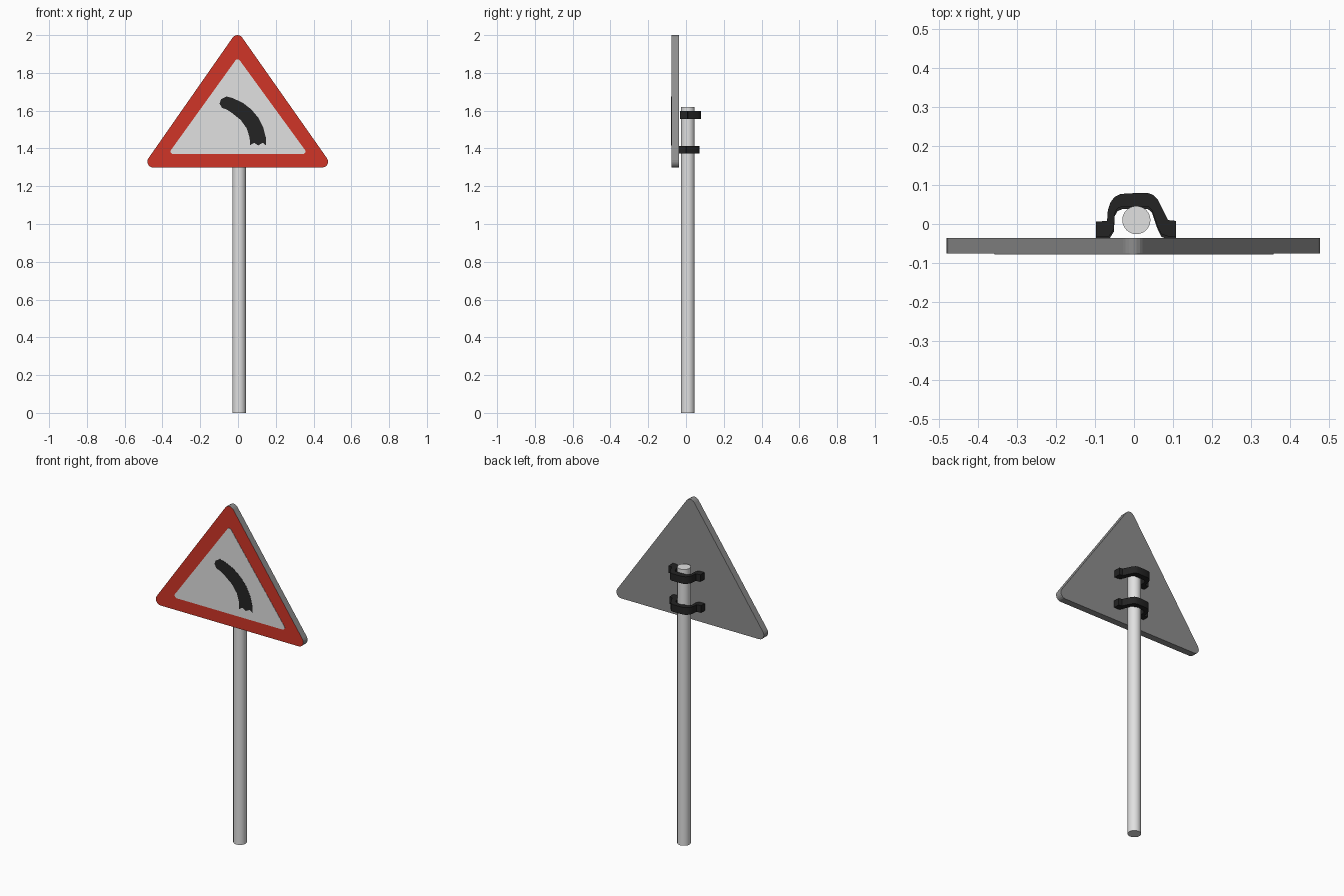
import bpy, bmesh, math
from mathutils import Vector

if "Cube" in bpy.data.objects:
    bpy.data.objects.remove(bpy.data.objects["Cube"])


def material(name, rgb):
    m = bpy.data.materials.new(name)
    m.diffuse_color = (*rgb, 1)
    m.use_nodes = True
    m.node_tree.nodes["Principled BSDF"].inputs["Base Color"].default_value = m.diffuse_color
    return m


GREY = material("back grey", (0.27, 0.27, 0.27))
RED = material("border red", (0.63, 0.035, 0.02))
WHITE = material("panel white", (0.75, 0.75, 0.75))
STEEL = material("pole steel", (0.75, 0.75, 0.75))
BLACK = material("black", (0.017, 0.017, 0.017))


def prism(name, pts, axis, lo, hi, mats):
    """Extrude a 2D outline along y (points are x,z) or z (points are x,y)."""
    bm = bmesh.new()
    place = (lambda p, d: (p[0], d, p[1])) if axis == "y" else (lambda p, d: (p[0], p[1], d))
    a = [bm.verts.new(place(p, lo)) for p in pts]
    b = [bm.verts.new(place(p, hi)) for p in pts]
    bm.faces.new(a)
    bm.faces.new(b[::-1])
    n = len(pts)
    for i in range(n):
        j = (i + 1) % n
        bm.faces.new((a[i], b[i], b[j], a[j]))
    bmesh.ops.recalc_face_normals(bm, faces=bm.faces)
    if len(mats) > 1:  # second colour on the front face only
        for f in bm.faces:
            f.material_index = 1 if f.normal.y < -0.9 else 0
    me = bpy.data.meshes.new(name)
    bm.to_mesh(me)
    bm.free()
    for m in mats:
        me.materials.append(m)
    ob = bpy.data.objects.new(name, me)
    bpy.context.collection.objects.link(ob)
    return ob


def smooth(ob, angle):
    bpy.ops.object.select_all(action="DESELECT")
    ob.select_set(True)
    bpy.context.view_layer.objects.active = ob
    bpy.ops.object.shade_smooth_by_angle(angle=math.radians(angle))


def rounded(centres, r, steps=6):
    """Counter-clockwise convex outline with arcs of radius r round the centres."""
    pts, n = [], len(centres)
    for i, c in enumerate(centres):
        d0 = Vector(c) - Vector(centres[i - 1])
        d1 = Vector(centres[(i + 1) % n]) - Vector(c)
        a0 = math.atan2(d0.y, d0.x) - math.pi / 2
        turn = (math.atan2(d1.y, d1.x) - math.pi / 2 - a0) % (2 * math.pi)
        for k in range(steps + 1):
            t = a0 + turn * k / steps
            pts.append((c[0] + r * math.cos(t), c[1] + r * math.sin(t)))
    return pts


# triangular plate: grey back and rim, red front
prism("sign_plate", rounded([(-0.449, 1.33), (0.446, 1.33), (-0.003, 1.969)], 0.031),
      "y", -0.076, -0.036, [GREY, RED])

# white inner panel
prism("white_panel", rounded([(-0.343, 1.384), (0.343, 1.384), (-0.002, 1.858)], 0.014),
      "y", -0.0775, -0.075, [WHITE])

# bend symbol
prism("bend_symbol", [
    (-0.098, 1.638), (-0.09, 1.66), (-0.062, 1.675), (-0.03, 1.667), (0.025, 1.642),
    (0.07, 1.607), (0.108, 1.562), (0.134, 1.51), (0.148, 1.455), (0.148, 1.416),
    (0.132, 1.43), (0.106, 1.416), (0.085, 1.43), (0.063, 1.416), (0.062, 1.455),
    (0.047, 1.505), (0.015, 1.55), (-0.035, 1.59), (-0.06, 1.606), (-0.085, 1.615)],
    "y", -0.0785, -0.077, [BLACK])

# pole
ring = [(0.006 + 0.036 * math.cos(math.tau * i / 32),
         0.010 + 0.036 * math.sin(math.tau * i / 32)) for i in range(32)]
smooth(prism("pole", ring, "z", 0, 1.62, [STEEL]), 30)

# two clamps wrapping round the pole
clamp = [
    (-0.097, 0.006), (-0.069, 0.008), (-0.067, 0.035), (-0.06, 0.056), (-0.049, 0.07),
    (-0.034, 0.077), (0.0, 0.079), (0.037, 0.079), (0.05, 0.074), (0.061, 0.062),
    (0.073, 0.038), (0.087, 0.01), (0.107, 0.008), (0.107, -0.032), (0.088, -0.032),
    (0.07, -0.026), (0.061, -0.008), (0.052, 0.018), (0.046, 0.036), (0.036, 0.045),
    (-0.03, 0.045), (-0.042, 0.04), (-0.05, 0.026), (-0.051, -0.012), (-0.064, -0.032),
    (-0.097, -0.032)]
for name, dy, z in (("upper_clamp", 0.0, 1.577), ("lower_clamp", -0.007, 1.393)):
    ob = prism(name, [(x, y + dy) for x, y in clamp], "z", z - 0.021, z + 0.021, [BLACK])
    smooth(ob, 35)
